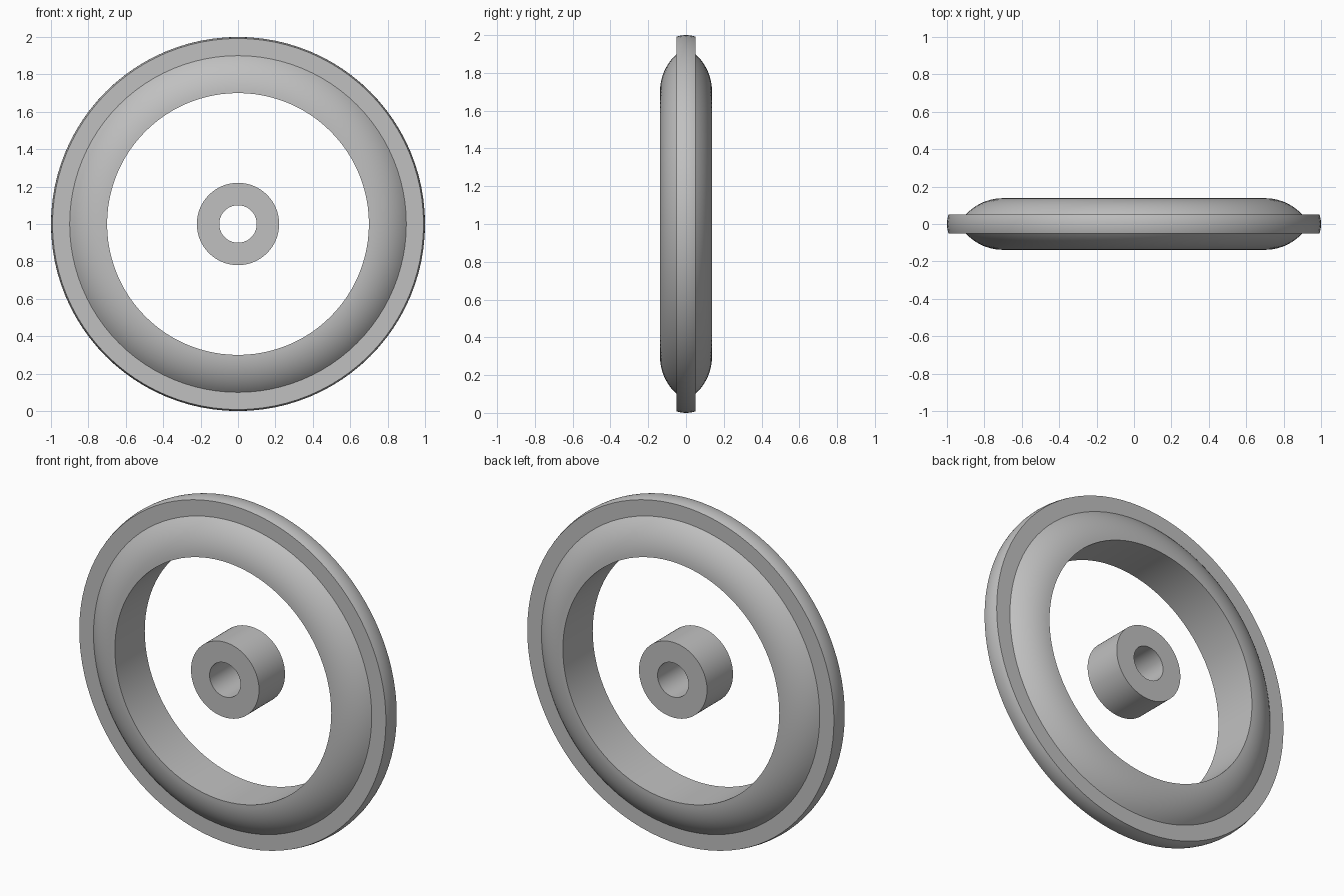
import bpy
import bmesh
import math
from mathutils import Vector, Matrix

cube = bpy.data.objects.get("Cube")
if cube:
    bpy.data.objects.remove(cube, do_unlink=True)

SEGMENTS = 96
CENTRE = Vector((0, 0, 1))

grey = bpy.data.materials.new("plain grey")
grey.use_nodes = True
colour = (0.53, 0.53, 0.53, 1)
grey.diffuse_color = colour
grey.node_tree.nodes["Principled BSDF"].inputs["Base Color"].default_value = colour


def revolve(name, profile):
    """Turn a closed (radius, y) profile around the wheel axle."""
    bm = bmesh.new()
    rings = []
    for i in range(SEGMENTS):
        turn = Matrix.Rotation(math.tau * i / SEGMENTS, 3, 'Y')
        rings.append([bm.verts.new(CENTRE + turn @ Vector((r, y, 0))) for r, y in profile])
    count = len(profile)
    for i, ring in enumerate(rings):
        following = rings[(i + 1) % SEGMENTS]
        for j in range(count):
            k = (j + 1) % count
            bm.faces.new((ring[j], ring[k], following[k], following[j]))
    bmesh.ops.recalc_face_normals(bm, faces=bm.faces)
    mesh = bpy.data.meshes.new(name)
    bm.to_mesh(mesh)
    bm.free()
    mesh.materials.append(grey)
    obj = bpy.data.objects.new(name, mesh)
    bpy.context.collection.objects.link(obj)
    bpy.ops.object.select_all(action='DESELECT')
    obj.select_set(True)
    bpy.context.view_layer.objects.active = obj
    bpy.ops.object.shade_smooth_by_angle(angle=math.radians(30))
    return obj


def arc(start, crown, steps):
    """Circular arc from a crown point, where it runs level, down to start."""
    dr, dy = start[0] - crown[0], crown[1] - start[1]
    radius = (dr * dr + dy * dy) / (2 * dy)
    sweep = math.asin(dr / radius)
    angles = [sweep * i / steps for i in range(steps + 1)]
    return [(crown[0] + radius * math.sin(a),
             crown[1] - radius * (1 - math.cos(a))) for a in angles]


# Rim: domed sides, flat flange and a slightly crowned tread
INNER, SHOULDER, EDGE, OUTER = 0.70, 0.90, 0.992, 1.0
HALF_WIDTH, HALF_FLANGE = 0.138, 0.05
dome = arc((SHOULDER, HALF_FLANGE), (INNER, HALF_WIDTH), 12)
tread = [(OUTER - (OUTER - EDGE) * t * t, HALF_FLANGE * t) for t in (1, 0.75, 0.5, 0.25)]
half = dome + tread
rim_profile = half + [(OUTER, 0)] + [(r, -y) for r, y in reversed(half)]
revolve("rim", rim_profile)

# Hub: plain sleeve with a bore
revolve("hub", [(0.10, 0.12), (0.22, 0.12), (0.22, -0.12), (0.10, -0.12)])
